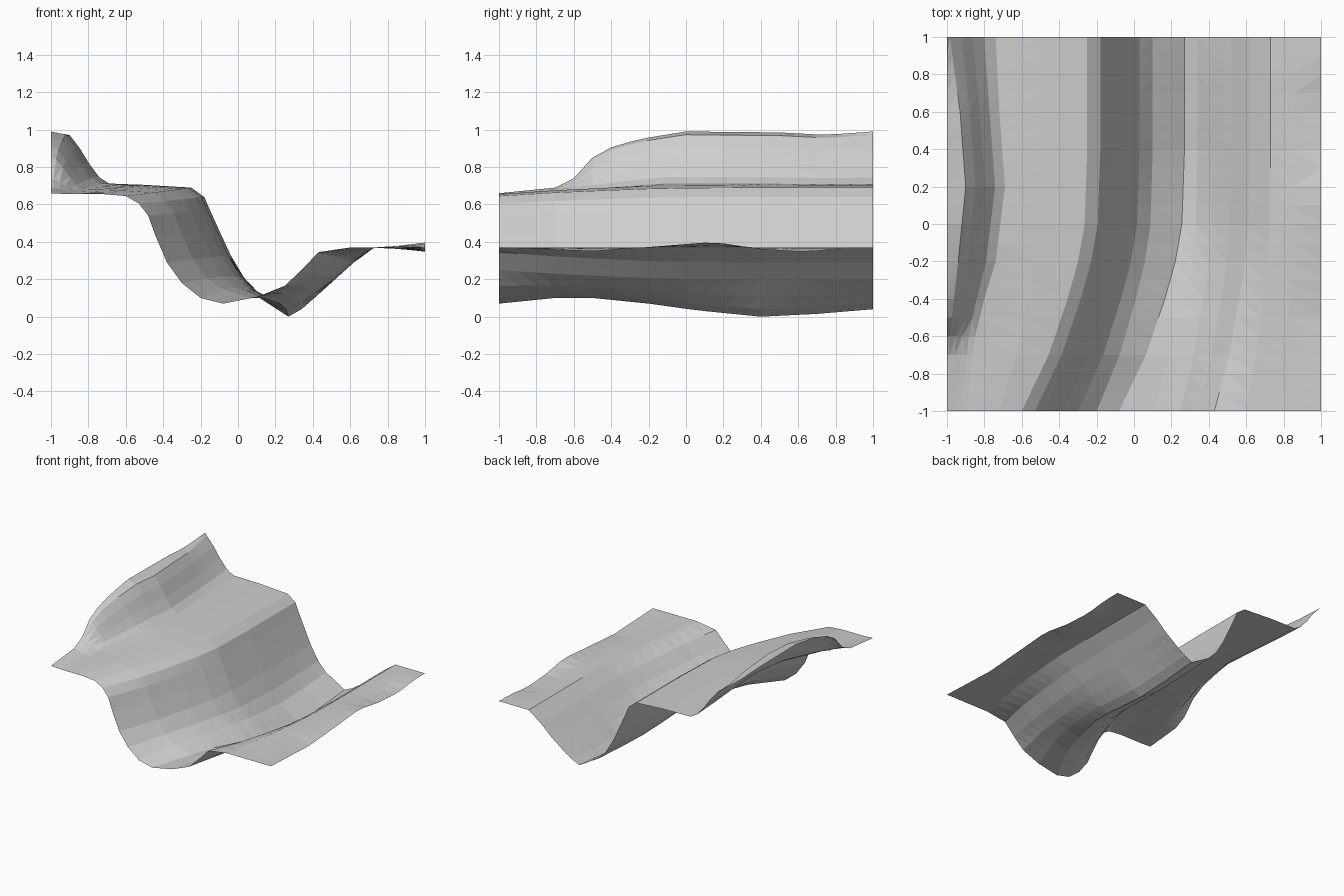
import bpy, bmesh

if "Cube" in bpy.data.objects:
    bpy.data.objects.remove(bpy.data.objects["Cube"])

# Cross-sections (x, z): shelf, cliff, channel, far bank
FRONT = [(-.72, .655), (-.6, .645), (-.53, .605), (-.48, .54), (-.44, .43), (-.38, .29),
         (-.3, .18), (-.2, .1), (-.08, .07), (.1, .105), (.25, .165), (.34, .25),
         (.43, .345), (.6, .37), (.8, .37), (1, .37)]
BACK = [(-.5, .705), (-.25, .69), (-.18, .64), (-.15, .57), (-.1, .46), (-.04, .33),
        (.03, .2), (.1, .11), (.27, 0), (.34, .04), (.42, .11), (.52, .2),
        (.62, .29), (.73, .37), (.85, .37), (1, .37)]

# How features change along y: (y, value)
BLEND = [(-1, 0), (-.7, .41), (-.4, .7), (-.2, .86), (0, .96), (.4, 1), (1, 1)]
FLOOR = [(-1, .07), (-.7, .1), (-.5, .1), (-.2, .07), (.05, .035), (.4, 0), (.7, .015), (1, .04)]
RIM = [(-1, 0), (-.5, -.02), (-.1, .01), (.15, .03), (.4, -.01), (.65, -.025), (.85, 0), (1, 0)]
SHELF = [(-1, .655), (-.6, .67), (-.1, .705), (1, .7)]
WALL_Z = [(-1, .66), (-.7, .69), (-.6, .74), (-.5, .85), (-.45, .89), (-.25, .95), (0, .99),
          (.5, .985), (.75, .972), (1, .99)]
WALL_TOP = [(-1, -.99), (-.6, -.985), (-.2, -.94), (.2, -.9), (.6, -.93), (1, -.985)]
WALL_FOOT = [(-1, -.9), (-.6, -.85), (-.4, -.8), (-.2, -.74), (.2, -.69), (.6, -.72), (1, -.74)]
FLOOR_WEIGHT = {6: .3, 7: .7, 8: 1, 9: .8, 10: .4}
RIM_WEIGHT = {14: .3, 15: 1}


def track(points, y):
    for (a, va), (b, vb) in zip(points, points[1:]):
        if y <= b + 1e-6:
            return va + (vb - va) * (y - a) / (b - a)
    return points[-1][1]


def section(y):
    shelf, top_z = track(SHELF, y), track(WALL_Z, y)
    top_x, foot_x = track(WALL_TOP, y), track(WALL_FOOT, y)
    # upper left wall
    pts = [(-1, top_z)]
    for u, h in [(0, .94), (.25, .7), (.5, .4), (.75, .15), (1, .03)]:
        pts.append((top_x + (foot_x - top_x) * u, shelf + (top_z - shelf) * h))
    # shelf, cliff, channel and bank
    t = track(BLEND, y)
    low = FRONT[8][1] + (BACK[8][1] - FRONT[8][1]) * t
    lift = track(FLOOR, y) - low
    for i, ((xa, za), (xb, zb)) in enumerate(zip(FRONT, BACK)):
        z = za + (zb - za) * t + lift * FLOOR_WEIGHT.get(i, 0) + track(RIM, y) * RIM_WEIGHT.get(i, 0)
        pts.append((xa + (xb - xa) * t, z))
    return pts


# Single terrain sheet lofted through the sections
ROWS = 20
bm = bmesh.new()
rows = []
for r in range(ROWS + 1):
    y = -1 + 2 * r / ROWS
    rows.append([bm.verts.new((x, y, z)) for x, z in section(y)])
for a, b in zip(rows, rows[1:]):
    for i in range(len(a) - 1):
        bm.faces.new((a[i], a[i + 1], b[i + 1], b[i]))
bmesh.ops.triangulate(bm, faces=bm.faces[:])
mesh = bpy.data.meshes.new("terrain_sheet")
bm.to_mesh(mesh)
bm.free()

grey = bpy.data.materials.new("light grey")
grey.diffuse_color = (.62, .62, .62, 1)
grey.use_nodes = True
grey.node_tree.nodes["Principled BSDF"].inputs["Base Color"].default_value = grey.diffuse_color
mesh.materials.append(grey)
terrain = bpy.data.objects.new("terrain_sheet", mesh)
bpy.context.collection.objects.link(terrain)
